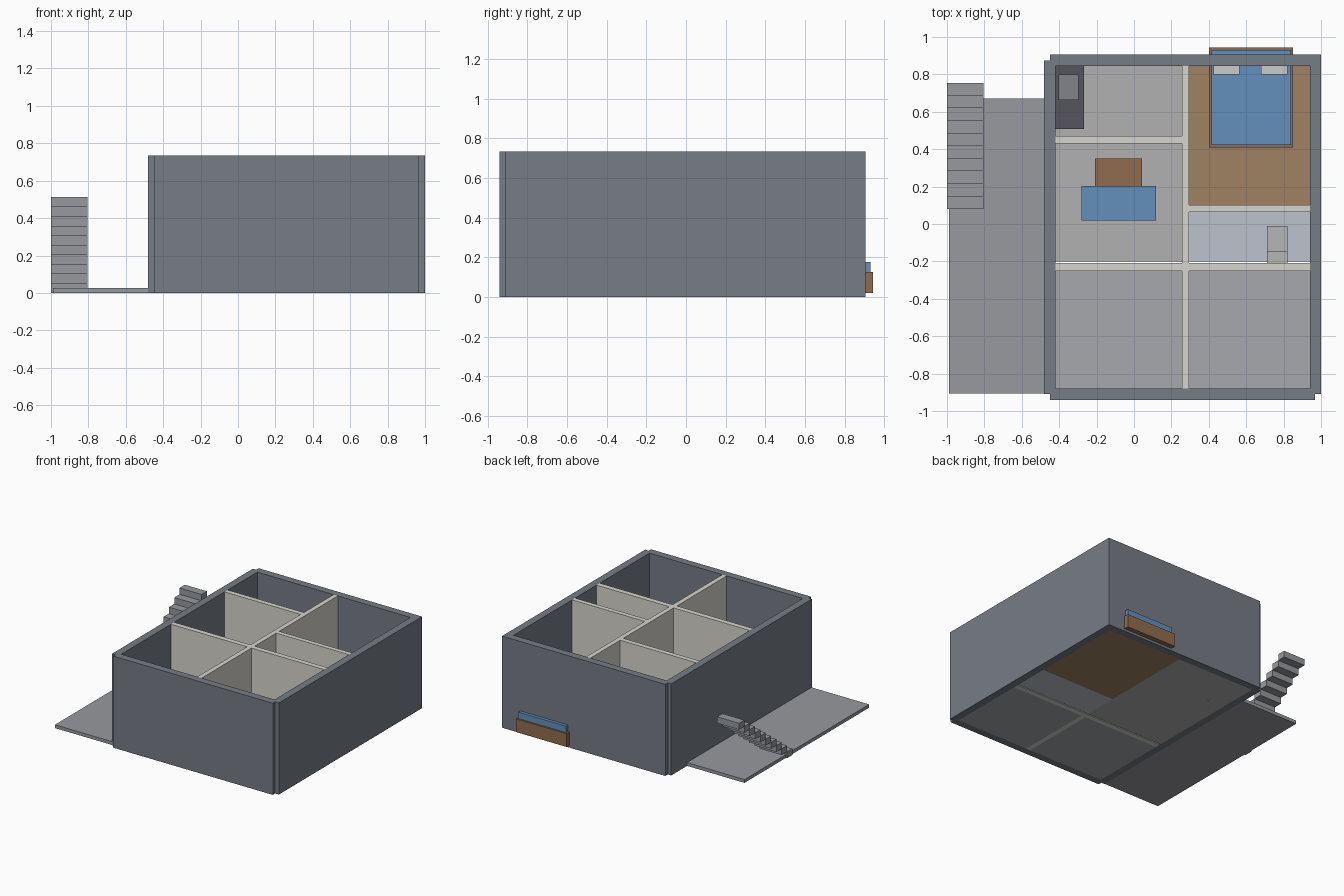
import bpy

if "Cube" in bpy.data.objects:
    bpy.data.objects.remove(bpy.data.objects["Cube"])


def material(name, r, g, b):
    m = bpy.data.materials.new(name)
    m.diffuse_color = tuple((c / 255) ** 2.2 for c in (r, g, b)) + (1,)
    m.use_nodes = True
    m.node_tree.nodes["Principled BSDF"].inputs["Base Color"].default_value = m.diffuse_color
    return m


WALL = material("slate", 118, 124, 132)
PLASTER = material("plaster", 214, 212, 204)
TILE = material("grey_tile", 176, 176, 175)
STONE = material("paving", 150, 152, 157)
CONCRETE = material("concrete", 164, 167, 172)
BATH = material("pale_blue_tile", 188, 194, 204)
PLANK = material("floor_wood", 158, 129, 98)
WOOD = material("furniture_wood", 143, 108, 78)
BLUE = material("blue_fabric", 98, 143, 186)
DARK = material("dark_counter", 88, 86, 94)
STEEL = material("steel", 128, 131, 138)
WHITE = material("ceramic", 180, 180, 180)
PILLOW = material("pillow_cloth", 216, 218, 215)


def box(name, x, y, z, mat):
    """Box given by its (min, max) range on each axis."""
    bpy.ops.mesh.primitive_cube_add(
        size=1, location=[(a + b) / 2 for a, b in (x, y, z)])
    ob = bpy.context.object
    ob.name = name
    ob.scale = [b - a for a, b in (x, y, z)]
    bpy.ops.object.transform_apply(location=False, rotation=False, scale=True)
    ob.data.materials.append(mat)
    return ob


H = 0.735   # wall height
F = 0.02    # floor thickness

# Outer walls, notched where they meet
box("left_wall", (-0.48, -0.42), (-0.91, 0.873), (0, H), WALL)
box("right_wall", (0.94, 1.0), (-0.91, 0.845), (0, H), WALL)
box("back_wall", (-0.45, 1.0), (0.845, 0.905), (0, H), WALL)
box("front_wall", (-0.45, 0.967), (-0.94, -0.88), (0, H), WALL)

# Room floors
box("kitchen_floor", (-0.42, 0.275), (0.45, 0.845), (0, F), TILE)
box("living_floor", (-0.42, 0.275), (-0.2, 0.45), (0, F), TILE)
box("bedroom_floor", (0.275, 0.94), (0.083, 0.845), (0, F), PLANK)
box("bathroom_floor", (0.275, 0.94), (-0.2, 0.083), (0, F), BATH)
box("front_left_floor", (-0.42, 0.256), (-0.88, -0.25), (0, F), CONCRETE)
box("front_right_floor", (0.294, 0.94), (-0.88, -0.25), (0, F), CONCRETE)

# Inner partitions
box("cross_partition", (-0.42, 0.94), (-0.25, -0.208), (0, H), PLASTER)
box("front_partition", (0.256, 0.294), (-0.88, -0.25), (0, H), PLASTER)
box("back_partition", (0.256, 0.294), (-0.208, 0.845), (F, H), PLASTER)
box("kitchen_partition", (-0.42, 0.256), (0.43, 0.47), (F, H), PLASTER)
box("bedroom_partition", (0.294, 0.94), (0.064, 0.102), (F, H), PLASTER)

# Bed, poking through the back wall
box("bed_frame", (0.40, 0.85), (0.41, 0.943), (F, 0.126), WOOD)
box("mattress", (0.415, 0.84), (0.422, 0.93), (0.126, 0.178), BLUE)
for i, x in enumerate((0.425, 0.68)):
    box(f"pillow_{i + 1}", (x, x + 0.14), (0.80, 0.89), (0.178, 0.205), PILLOW)

# Living room
box("sofa", (-0.28, 0.117), (0.02, 0.203), (F, 0.15), BLUE)
box("coffee_table", (-0.208, 0.043), (0.203, 0.35), (F, 0.09), WOOD)

# Kitchen
box("counter", (-0.42, -0.268), (0.508, 0.845), (0, 0.20), DARK)
box("sink", (-0.405, -0.296), (0.663, 0.80), (0.20, 0.212), STEEL)

# Bathroom
box("toilet_bowl", (0.71, 0.822), (-0.148, -0.01), (F, 0.11), WHITE)
box("toilet_tank", (0.71, 0.822), (-0.208, -0.148), (F, 0.19), WHITE)

# Terrace and floating stair steps
box("terrace", (-0.99, -0.48), (-0.907, 0.672), (0, 0.027), STONE)
RISE, RUN = 0.0513, 0.0675
for k in range(10):
    y = 0.08 + k * RUN
    box(f"stair_step_{k + 1}", (-1.0, -0.805), (y, y + RUN),
        (k * RISE, (k + 1) * RISE), STONE)
